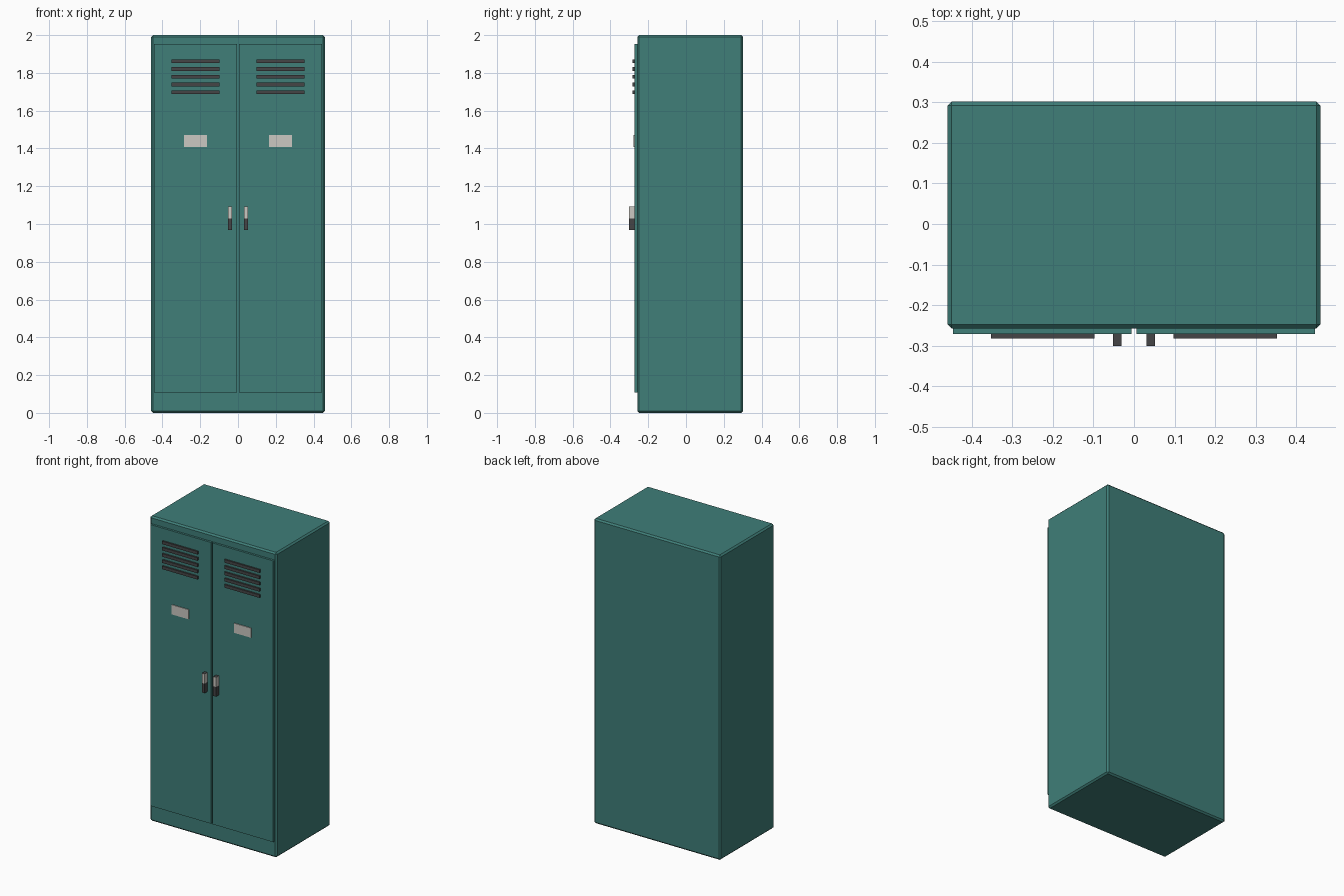
import bpy
import bmesh

if "Cube" in bpy.data.objects:
    bpy.data.objects.remove(bpy.data.objects["Cube"])


def material(name, rgb):
    m = bpy.data.materials.new(name)
    m.diffuse_color = (*rgb, 1.0)
    m.use_nodes = True
    m.node_tree.nodes["Principled BSDF"].inputs["Base Color"].default_value = m.diffuse_color
    return m


TEAL = material("teal paint", (0.05, 0.21, 0.19))
DARK = material("dark metal", (0.06, 0.06, 0.062))
LIGHT = material("light metal", (0.60, 0.58, 0.54))


def box(name, x, y, z, *mats, cut_z=None):
    """Box from (min, max) ranges, optionally split by a horizontal cut."""
    bm = bmesh.new()
    bmesh.ops.create_cube(bm, size=1)
    for v in bm.verts:
        v.co = [r[0] if c < 0 else r[1] for r, c in zip((x, y, z), v.co)]
    if cut_z is not None:
        bmesh.ops.bisect_plane(bm, geom=bm.verts[:] + bm.edges[:] + bm.faces[:],
                               plane_co=(0, 0, cut_z), plane_no=(0, 0, 1))
        bm.normal_update()
        # upright faces above the cut take the second colour
        for f in bm.faces:
            if f.calc_center_median().z > cut_z and abs(f.normal.z) < 0.5:
                f.material_index = 1
    mesh = bpy.data.meshes.new(name)
    bm.to_mesh(mesh)
    bm.free()
    for m in mats:
        mesh.materials.append(m)
    obj = bpy.data.objects.new(name, mesh)
    bpy.context.collection.objects.link(obj)
    return obj


# Cabinet with chamfered edges
cabinet = box("cabinet", (-0.46, 0.46), (-0.258, 0.302), (0, 2), TEAL)
bevel = cabinet.modifiers.new("chamfer", 'BEVEL')
bevel.width = 0.01
bevel.segments = 1

for side, s in (("left", -1), ("right", 1)):
    def span(a, b):
        return tuple(sorted((s * a, s * b)))

    # Door panel
    box(side + "_door", span(0.006, 0.446), (-0.272, -0.257), (0.107, 1.952), TEAL)

    # Vent slats
    for i in range(5):
        z = 1.862 - 0.041 * i
        box(f"{side}_vent_slat_{i + 1}", span(0.098, 0.353), (-0.282, -0.270),
            (z - 0.01, z + 0.01), DARK)

    # Label plate
    box(side + "_label_plate", span(0.165, 0.287), (-0.277, -0.270), (1.407, 1.470), LIGHT)

    # Handle: dark block with light upper sides
    box(side + "_handle", span(0.031, 0.052), (-0.301, -0.270), (0.967, 1.093),
        DARK, LIGHT, cut_z=1.03)
